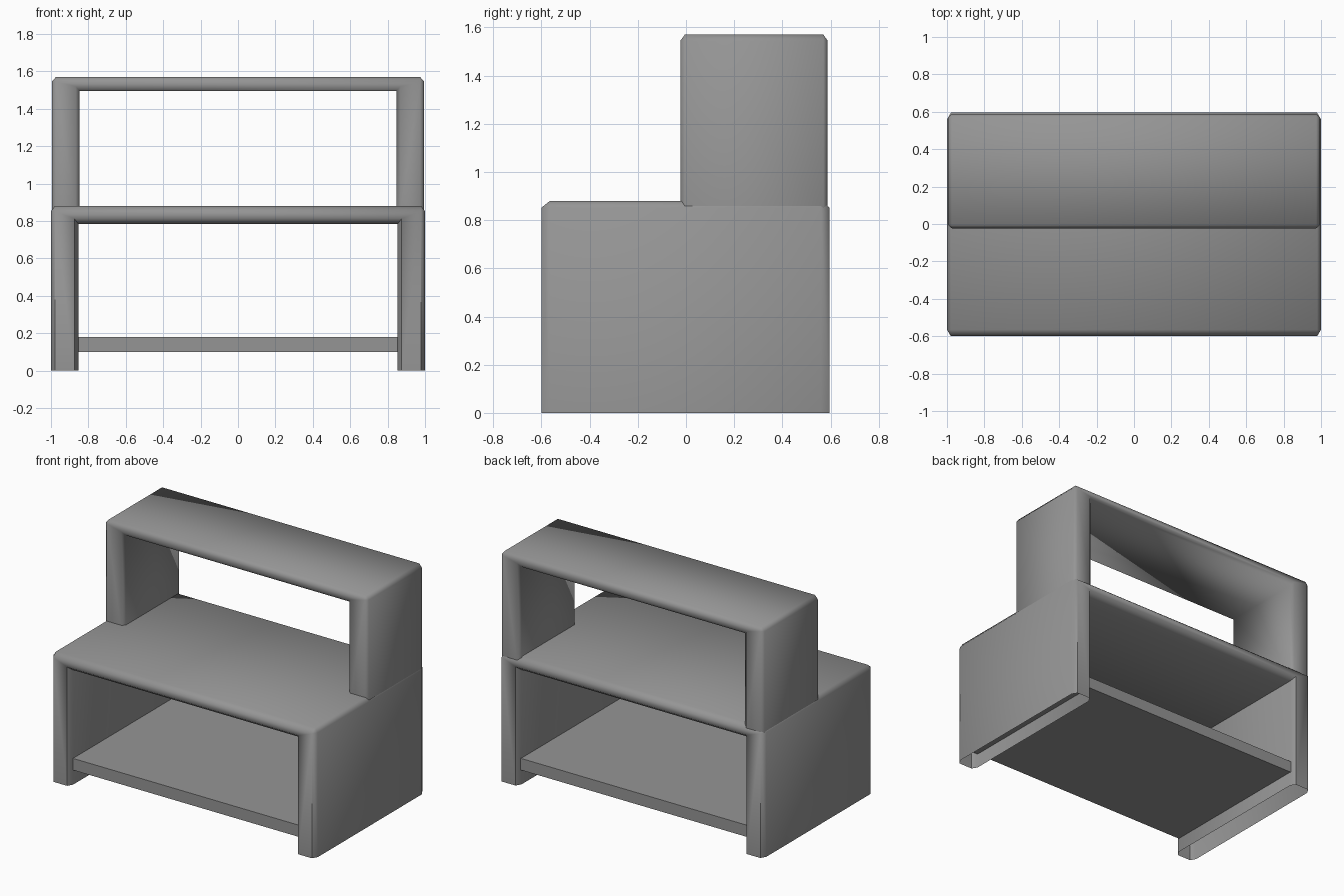
import bpy, bmesh, math

if "Cube" in bpy.data.objects:
    bpy.data.objects.remove(bpy.data.objects["Cube"])

grey = bpy.data.materials.new("dark_grey")
grey.diffuse_color = (0.3, 0.3, 0.3, 1)
grey.use_nodes = True
grey.node_tree.nodes["Principled BSDF"].inputs["Base Color"].default_value = grey.diffuse_color


def finish(name, bm):
    bmesh.ops.recalc_face_normals(bm, faces=bm.faces)
    mesh = bpy.data.meshes.new(name)
    bm.to_mesh(mesh)
    bm.free()
    mesh.materials.append(grey)
    obj = bpy.data.objects.new(name, mesh)
    bpy.context.collection.objects.link(obj)
    return obj


def arch(name, outer, inner, y0, y1, z0, z_inner, z_top, chamfer, angle):
    """Hollow upside-down U with chamfered outside corners, open under the feet.
    chamfer is the chamfer's reach along x, y and z."""
    profile = [(-outer, z0), (-outer, z_top), (outer, z_top), (outer, z0),
               (inner, z0), (inner, z_inner), (-inner, z_inner), (-inner, z0)]
    bm = bmesh.new()
    face = bm.faces.new([bm.verts.new((x, y0, z)) for x, z in profile])
    new = bmesh.ops.extrude_face_region(bm, geom=[face], use_keep_orig=True)["geom"]
    bmesh.ops.translate(bm, vec=(0, y1 - y0, 0),
                        verts=[v for v in new if isinstance(v, bmesh.types.BMVert)])
    bmesh.ops.recalc_face_normals(bm, faces=bm.faces)
    # open undersides of both feet
    feet = [f for f in bm.faces if all(abs(v.co.z - z0) < 1e-5 for v in f.verts)]
    bmesh.ops.delete(bm, geom=feet, context='FACES')
    # chamfer outward corners only, in a space scaled so the reach differs per axis
    bmesh.ops.scale(bm, vec=[0.02 / c for c in chamfer], verts=bm.verts)
    edges = [e for e in bm.edges if e.is_manifold and e.is_convex]
    bmesh.ops.bevel(bm, geom=edges, offset=0.02, segments=1, profile=0.5,
                    affect='EDGES')
    bmesh.ops.scale(bm, vec=[c / 0.02 for c in chamfer], verts=bm.verts)
    obj = finish(name, bm)
    bpy.ops.object.select_all(action='DESELECT')
    obj.select_set(True)
    bpy.context.view_layer.objects.active = obj
    bpy.ops.object.shade_smooth_by_angle(angle=math.radians(angle))
    return obj


# Wide lower body with crisp front and back faces
arch("lower_frame", 1.0, 0.854, -0.6, 0.595, 0.0, 0.785, 0.88,
     (0.021, 0.035, 0.028), 53.5)
# Softer, narrower arch standing on the rear half
arch("upper_frame", 0.995, 0.847, -0.023, 0.588, 0.85, 1.495, 1.57,
     (0.021, 0.018, 0.025), 180)

# Shelf, its ends tucked into the hollow legs
bm = bmesh.new()
bmesh.ops.create_cube(bm, size=1)
bmesh.ops.scale(bm, vec=(1.8, 1.13, 0.08), verts=bm.verts)
bmesh.ops.translate(bm, vec=(0, 0, 0.14), verts=bm.verts)
finish("shelf", bm)
